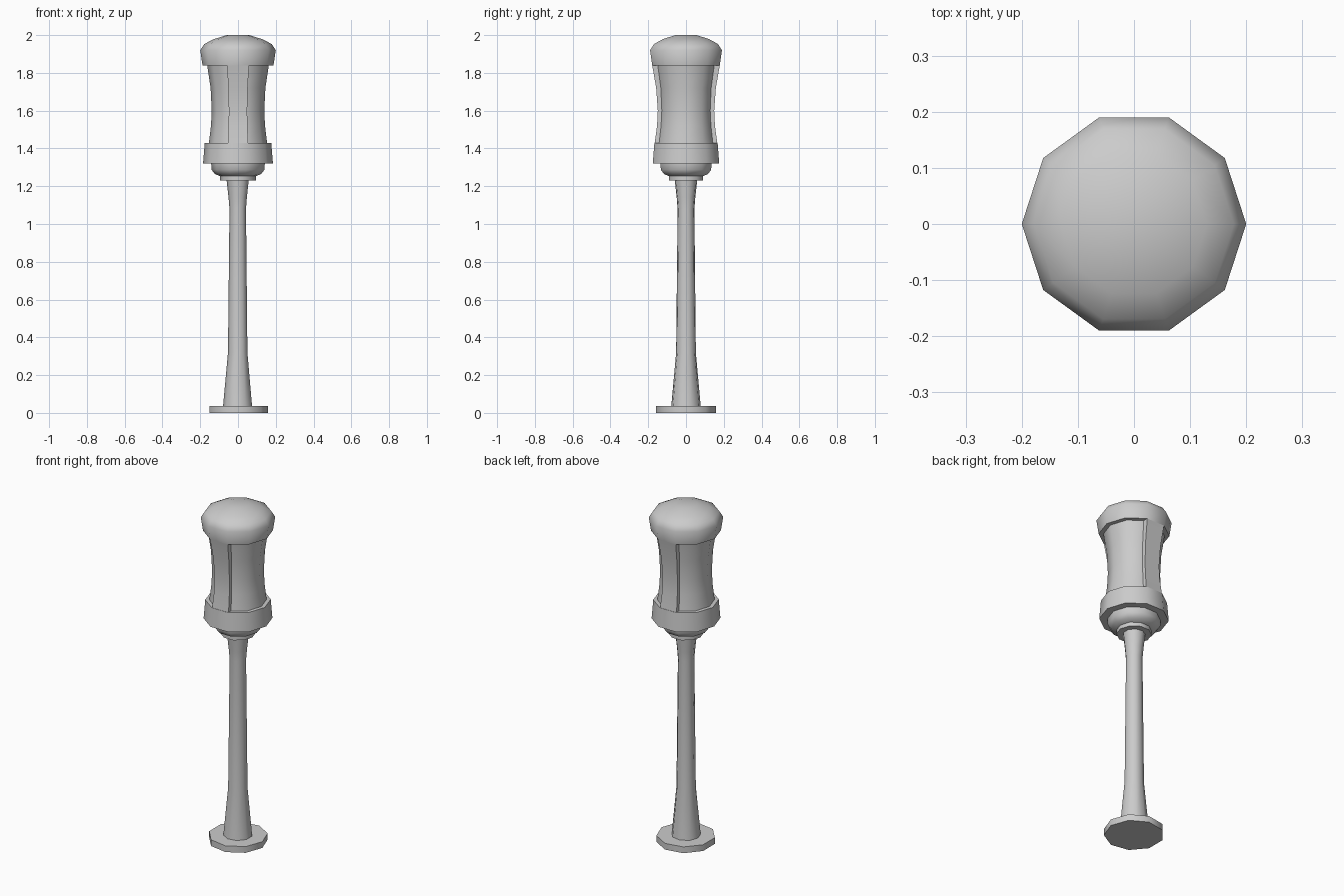
import bpy, bmesh
from math import cos, sin, pi, radians

old = bpy.data.objects.get("Cube")
if old:
    bpy.data.objects.remove(old, do_unlink=True)

# Single colour
metal = bpy.data.materials.new("grey metal")
metal.use_nodes = True
GREY = (0.6, 0.6, 0.6, 1)
metal.diffuse_color = GREY
metal.node_tree.nodes["Principled BSDF"].inputs["Base Color"].default_value = GREY


def loft(name, rings):
    """Skin a stack of point rings and close both ends."""
    bm = bmesh.new()
    loops = [[bm.verts.new(p) for p in ring] for ring in rings]
    n = len(loops[0])
    for low, high in zip(loops, loops[1:]):
        for i in range(n):
            j = (i + 1) % n
            bm.faces.new((low[i], low[j], high[j], high[i]))
    bm.faces.new(loops[0][::-1])
    bm.faces.new(loops[-1])
    bmesh.ops.recalc_face_normals(bm, faces=bm.faces)
    mesh = bpy.data.meshes.new(name)
    bm.to_mesh(mesh)
    bm.free()
    mesh.materials.append(metal)
    obj = bpy.data.objects.new(name, mesh)
    bpy.context.collection.objects.link(obj)
    bpy.ops.object.select_all(action="DESELECT")
    obj.select_set(True)
    bpy.context.view_layer.objects.active = obj
    bpy.ops.object.shade_smooth_by_angle(angle=radians(48))
    return obj


def lathe(name, profile, sides, phase=0):
    """Turn a (radius, height) profile with the given number of sides."""
    angles = [phase + 2 * pi * i / sides for i in range(sides)]
    return loft(name, [[(r * cos(a), r * sin(a), z) for a in angles]
                       for r, z in profile])


# Nine-sided foot and post
lathe("base_plate", [(0.16, 0), (0.16, 0.037)], 9)
lathe("post", [(0.079, 0.037), (0.053, 0.32), (0.045, 1.08),
               (0.05, 1.14), (0.06, 1.23)], 9, pi)

# Ten-sided lamp head
lathe("collar", [(0.094, 1.23), (0.094, 1.253), (0.122, 1.264),
                 (0.14, 1.287), (0.142, 1.32)], 10)
lathe("lower_ring", [(0.185, 1.32), (0.176, 1.43)], 10)
lathe("lamp_core", [(0.154, 1.43), (0.143, 1.52), (0.139, 1.6),
                    (0.145, 1.72), (0.163, 1.84)], 10)
lathe("cap", [(0.188, 1.84), (0.2, 1.92), (0.178, 1.953),
              (0.13, 1.978), (0.06, 2)], 10)

# Raised strips joining the ring and the cap, front and back
STRIP = [(0.174, 1.43), (0.161, 1.52), (0.157, 1.6), (0.166, 1.72), (0.188, 1.84)]
for name, side in (("front_strip", -1), ("back_strip", 1)):
    rings = []
    for r, z in STRIP:
        x, y = r * cos(radians(72)), side * r * sin(radians(72))
        rings.append([(-x, y, z), (x, y, z), (x, side * 0.1, z), (-x, side * 0.1, z)])
    loft(name, rings)
